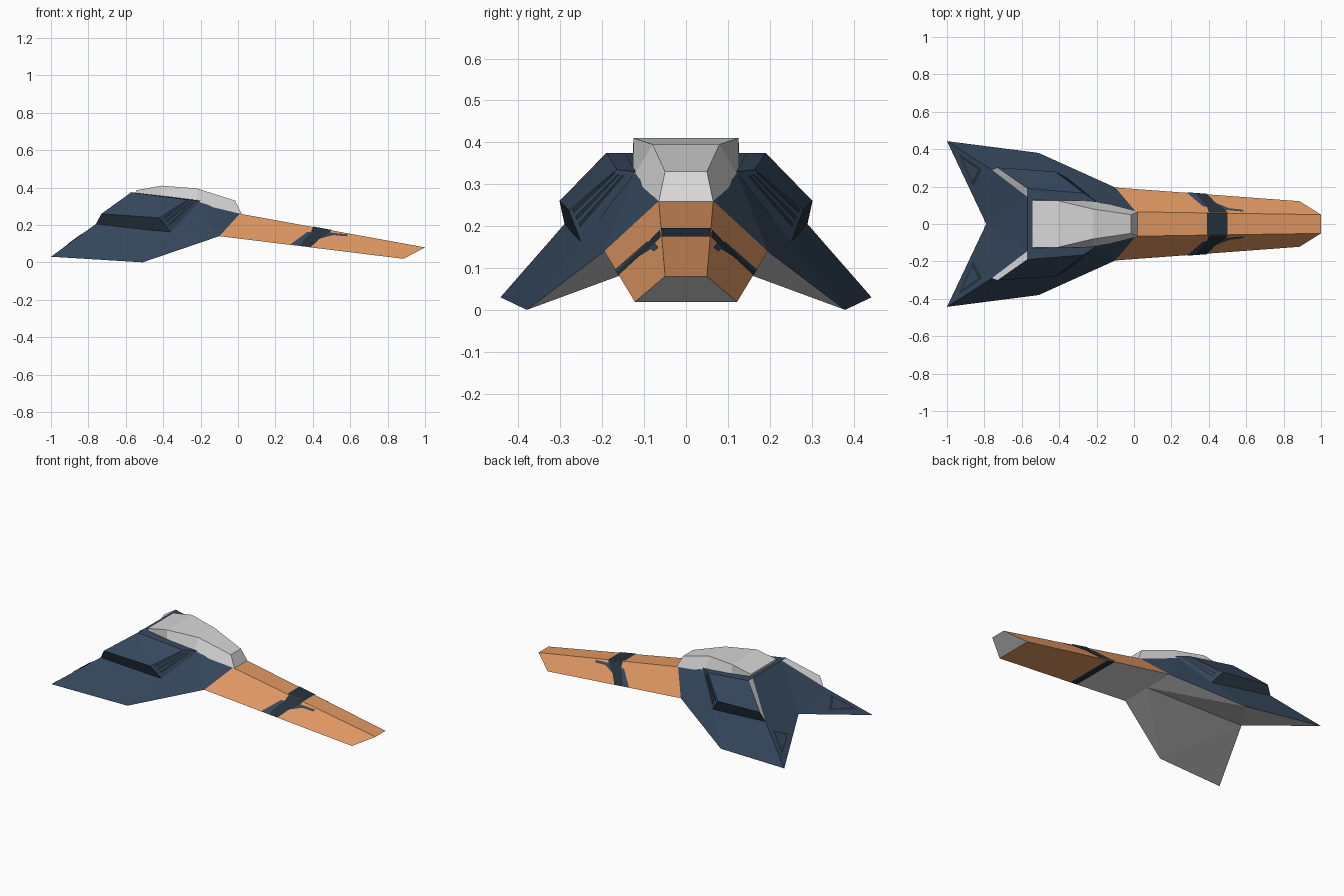
import bpy
from mathutils import Vector as V

if "Cube" in bpy.data.objects:
    bpy.data.objects.remove(bpy.data.objects["Cube"])


def material(name, rgb):
    m = bpy.data.materials.new(name)
    m.diffuse_color = (*rgb, 1)
    m.use_nodes = True
    m.node_tree.nodes["Principled BSDF"].inputs["Base Color"].default_value = m.diffuse_color
    return m


ORANGE = material("orange", (0.745, 0.314, 0.122))
NAVY = material("navy", (0.037, 0.066, 0.112))
DARK = material("dark_slate", (0.019, 0.032, 0.045))
GREY = material("light_grey", (0.68, 0.68, 0.68))


def half_part(name, faces, inside):
    """Faces (colour, points) of the +y half, turned away from 'inside', mirrored in y."""
    verts, polys, mats, ids = [], [], [], []
    for mat, pts in faces:
        pts = [V(p) for p in pts]
        n = sum((pts[i].cross(pts[(i + 1) % len(pts)]) for i in range(len(pts))), V())
        mid = sum(pts, V()) / len(pts)
        if n.dot(mid - V(inside)) < 0:
            pts.reverse()
        poly = []
        for p in pts:
            key = tuple(round(c, 5) for c in p)
            if key not in verts:
                verts.append(key)
            poly.append(verts.index(key))
        polys.append(poly)
        if mat not in mats:
            mats.append(mat)
        ids.append(mats.index(mat))
    me = bpy.data.meshes.new(name)
    me.from_pydata(verts, [], polys)
    for m in mats:
        me.materials.append(m)
    for p, i in zip(me.polygons, ids):
        p.material_index = i
    ob = bpy.data.objects.new(name, me)
    bpy.context.collection.objects.link(ob)
    mod = ob.modifiers.new("mirror", 'MIRROR')
    mod.use_axis = (False, True, False)
    return ob


def mid(p):
    return V((p[0], 0, p[2]))


def lifted(pts, d, inside):
    """Move a flat outline outward along its normal by d."""
    pts = [V(p) for p in pts]
    n = (pts[1] - pts[0]).cross(pts[2] - pts[0]).normalized()
    if n.dot(pts[0] - V(inside)) < 0:
        n = -n
    return [p + n * d for p in pts]


# Shared corner points of the hull
A, B = V((0.01, .065, .26)), V((-.1, .195, .14))
C, D, E = V((-.51, .38, 0)), V((-1, .443, .03)), V((-.76, .29, .205))
G, H = V((-.22, .122, .325)), V((-.57, .145, .375))
N, M = V((-.79, 0, .15)), V((-.1, 0, .14))
P, Q = V((.885, .122, .019)), V((1, .05, .08))
CORE = (-.4, 0, .15)

# Delta wing hull, grey beneath
half_part("wing_hull", [
    (NAVY, (A, B, G)), (NAVY, (B, C, G)), (NAVY, (C, E, H, G)), (NAVY, (C, D, E)),
    (NAVY, (mid(A), A, G, mid(G))), (NAVY, (mid(G), G, H, mid(H)))], CORE)
half_part("wing_rear", [(NAVY, (H, E, N)), (NAVY, (E, D, N)), (NAVY, (mid(H), H, N))], CORE)
half_part("wing_underside", [(GREY, (M, B, C)), (GREY, (M, C, N)), (GREY, (C, D, N))],
          (-.5, 0, .5))


# Nose: tapered box, its underside split at the stripe
def low(x):
    return B.lerp(P, (x - B.x) / (P.x - B.x))


def top(x):
    return A.lerp(Q, (x - A.x) / (Q.x - A.x))


nose = [(ORANGE, (A, Q, P, B)), (ORANGE, (mid(A), mid(Q), Q, A)), (GREY, (mid(Q), Q, P, mid(P)))]
cuts = [B.x, .28, .33, P.x]
for m, x0, x1 in zip((GREY, DARK, ORANGE), cuts, cuts[1:]):
    a, b = low(x0), low(x1)
    nose.append((m, (mid(a), a, b, mid(b))))
half_part("nose", nose, (.4, 0, .12))


# Painted stripe plates; each point is (x, fraction down the nose side)
def side_outline(pts):
    out = []
    for x, t in pts:
        p = top(x).lerp(low(x), t)
        out.append(p + V((.1, .73, .68)) * .004)
    return out


half_part("nose_stripe", [
    (DARK, side_outline([(.40, 0), (.50, 0), (.49, .15), (.43, .6), (.39, 1),
                         (.33, 1), (.36, .6), (.39, .3)])),
    (NAVY, side_outline([(.33, 1), (.28, 1), (.37, .3), (.39, .3), (.36, .6)])),
    (NAVY, side_outline([(.49, .15), (.59, .08), (.58, .2), (.51, .25), (.44, .52)])),
    (DARK, [p + V((0, 0, .004)) for p in (mid(top(.39)), mid(top(.50)), top(.50), top(.39))]),
], (.4, 0, .08))

# Raised engine block on each wing, with dark lower flank and grey rear trim
K1, K2 = V((-.57, .19, .375)), V((-.73, .302, .26))
K3, K4 = V((-.42, .28, .238)), V((-.27, .165, .335))
L3, L4 = V((-.36, .25, .16)), V((-.2, .12, .33))
BLOCK = (-.5, .15, .2)
half_part("engine_block", [
    (NAVY, (K1, K2, K3)), (NAVY, (K1, K3, K4)),
    (NAVY, (K3, K4, L4, L3)), (DARK, (K2, K3, L3, E)),
    (NAVY, (K1, K4, L4, H)), (GREY, (K1, K2, E, H))], BLOCK)

# Dark vent slots on the front slope of the block
vents = []
for i in range(3):
    s, e = .08 + .24 * i, .20 + .24 * i
    pts = [K3.lerp(L3, s), K4.lerp(L4, s), K4.lerp(L4, e), K3.lerp(L3, e)]
    low_end, high_end = .08, .92
    slot = [pts[0].lerp(pts[1], low_end), pts[0].lerp(pts[1], high_end),
            pts[3].lerp(pts[2], high_end), pts[3].lerp(pts[2], low_end)]
    vents.append((DARK, lifted(slot, .004, BLOCK)))
half_part("vent_slots", vents, BLOCK)

# Triangular panel on the rear of each wing tip
tri = [D * .72 + E * .2 + N * .08, D * .2 + E * .7 + N * .1, D * .35 + E * .15 + N * .5]
cen = sum(tri, V()) / 3
under = (-.6, .3, 0.05)
half_part("wing_rear_panel", [
    (DARK, lifted(tri, .003, under)),
    (NAVY, lifted([cen.lerp(p, .68) for p in tri], .006, under))], under)

# Canopy: faceted grey shell
base = [V((.02, .065, .258)), V((-.22, .127, .315)), V((-.41, .127, .34)), V((-.54, .127, .35))]
roof = [V((-.015, .05, .33)), V((-.22, .08, .395)), V((-.41, .125, .41)), V((-.545, .127, .385))]
shell = [(GREY, (mid(base[0]), base[0], roof[0], mid(roof[0]))),
         (GREY, (mid(base[3]), base[3], roof[3], mid(roof[3])))]
for i in range(3):
    shell.append((GREY, (base[i], base[i + 1], roof[i + 1], roof[i])))
    shell.append((GREY, (mid(roof[i]), roof[i], roof[i + 1], mid(roof[i + 1]))))
half_part("canopy", shell, (-.3, 0, .3))
